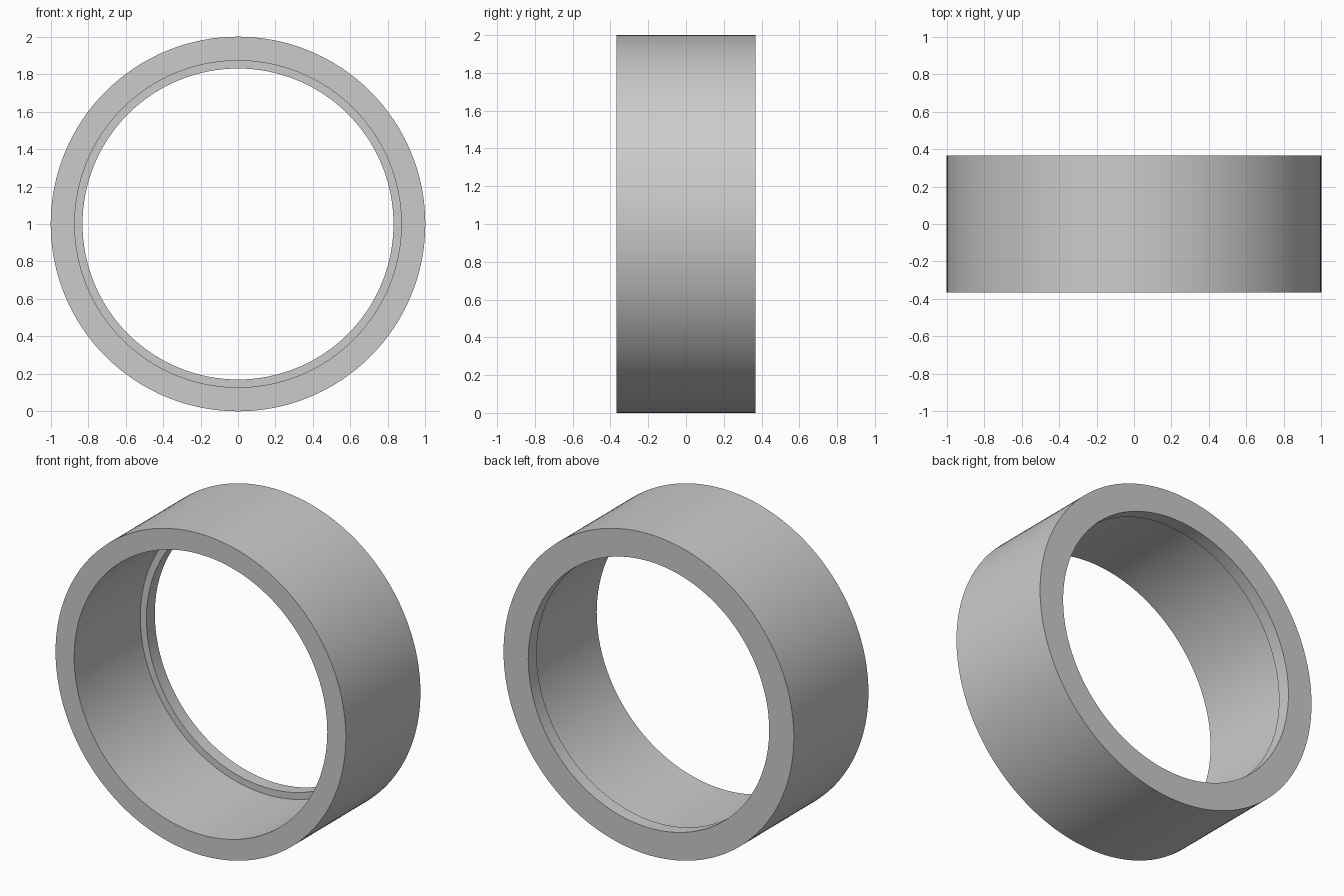
import bpy
import bmesh
from math import tau, radians
from mathutils import Vector

cube = bpy.data.objects.get("Cube")
if cube:
    bpy.data.objects.remove(cube, do_unlink=True)

# Plain grey material
grey = bpy.data.materials.new("light_grey")
grey.use_nodes = True
colour = (0.6, 0.6, 0.6, 1)
grey.diffuse_color = colour
grey.node_tree.nodes["Principled BSDF"].inputs["Base Color"].default_value = colour

# Ring dimensions
OUTER, BORE, LIP = 1.0, 0.872, 0.83
HALF, LIP_DEPTH = 0.367, 0.083
SEGMENTS = 128

# Cross-section as (radius, y): sleeve with a small retaining lip at the back
section = [
    (OUTER, -HALF), (OUTER, HALF), (LIP, HALF),
    (LIP, HALF - LIP_DEPTH), (BORE, HALF - LIP_DEPTH), (BORE, -HALF),
]

# Spin the closed section round the y axis
bm = bmesh.new()
verts = [bm.verts.new((r, y, 1)) for r, y in section]
edges = [bm.edges.new((v, verts[i - 1])) for i, v in enumerate(verts)]
bmesh.ops.spin(bm, geom=verts + edges, cent=Vector((0, 0, 1)), axis=(0, 1, 0),
               angle=tau, steps=SEGMENTS, use_merge=False)
bmesh.ops.remove_doubles(bm, verts=bm.verts[:], dist=0.0005)
bmesh.ops.recalc_face_normals(bm, faces=bm.faces[:])
mesh = bpy.data.meshes.new("ring_sleeve")
bm.to_mesh(mesh)
bm.free()
mesh.materials.append(grey)

ring = bpy.data.objects.new("ring_sleeve", mesh)
bpy.context.collection.objects.link(ring)

# Smooth round walls, crisp rims
bpy.ops.object.select_all(action="DESELECT")
ring.select_set(True)
bpy.context.view_layer.objects.active = ring
bpy.ops.object.shade_smooth_by_angle(angle=radians(30))
